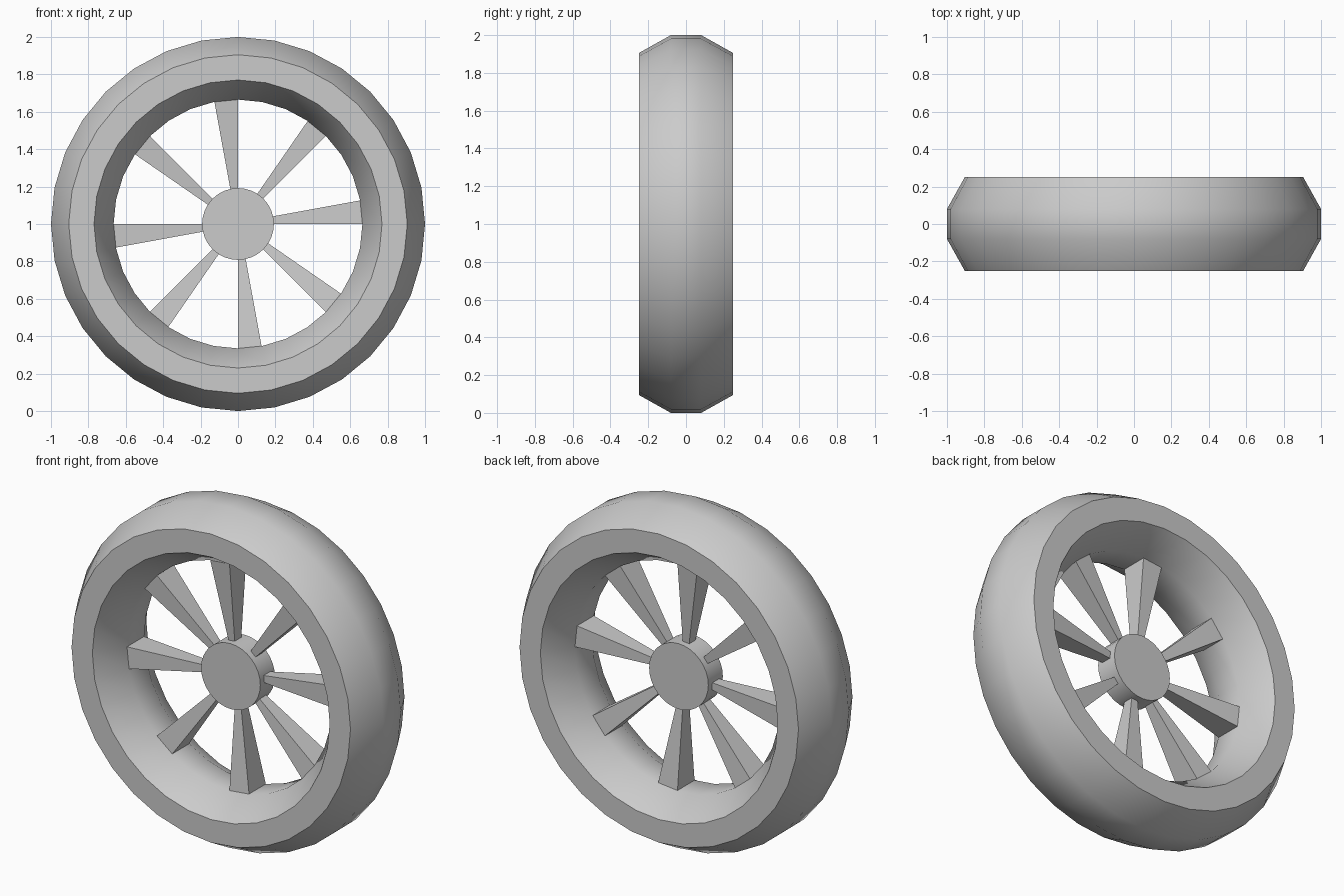
import bpy
import bmesh
import math
from mathutils import Matrix

cube = bpy.data.objects.get("Cube")
if cube:
    bpy.data.objects.remove(cube, do_unlink=True)

SIDES = 32
SPOKES = 8
CENTRE_Z = 1.0

grey = bpy.data.materials.new("light_grey")
grey.use_nodes = True
colour = (0.6, 0.6, 0.6, 1)
grey.diffuse_color = colour
grey.node_tree.nodes["Principled BSDF"].inputs["Base Color"].default_value = colour


def finish(name, bm, smooth=True):
    """Turn a bmesh into a named object standing at wheel height."""
    bmesh.ops.recalc_face_normals(bm, faces=bm.faces)
    mesh = bpy.data.meshes.new(name)
    bm.to_mesh(mesh)
    bm.free()
    mesh.materials.append(grey)
    obj = bpy.data.objects.new(name, mesh)
    obj.location.z = CENTRE_Z
    bpy.context.collection.objects.link(obj)
    if smooth:
        bpy.ops.object.select_all(action='DESELECT')
        obj.select_set(True)
        bpy.context.view_layer.objects.active = obj
        bpy.ops.object.shade_smooth_by_angle(angle=math.radians(40))
    return obj


# Tyre: a chamfered closed profile (radius, y) turned around the y axis
half = [(0.665, 0.08), (0.77, 0.25), (0.905, 0.25), (1.0, 0.08)]
profile = half + [(r, -y) for r, y in reversed(half)]
bm = bmesh.new()
rings = []
for i in range(SIDES):
    a = math.tau * i / SIDES
    rings.append([bm.verts.new((r * math.cos(a), y, r * math.sin(a)))
                  for r, y in profile])
for i in range(SIDES):
    here, after = rings[i], rings[(i + 1) % SIDES]
    for j in range(len(profile)):
        k = (j + 1) % len(profile)
        bm.faces.new((here[j], here[k], after[k], after[j]))
finish("tyre", bm)

# Hub: a short cylinder along y
bm = bmesh.new()
bmesh.ops.create_cone(bm, cap_ends=True, segments=SIDES, radius1=0.192,
                      radius2=0.192, depth=0.135,
                      matrix=Matrix.Rotation(math.pi / 2, 4, 'X'))
finish("hub", bm)

# Spokes: one side radial, widening and thickening towards the rim
for n in range(SPOKES):
    bm = bmesh.new()
    bmesh.ops.create_cube(bm, size=1)
    for v in bm.verts:
        outer = v.co.x > 0
        width, depth = (0.13, 0.08) if outer else (0.038, 0.028)
        v.co = (0.675 if outer else 0.17,
                math.copysign(depth, v.co.y),
                width if v.co.z > 0 else 0)
    turn = Matrix.Rotation(-math.tau * n / SPOKES, 4, 'Y')
    bmesh.ops.transform(bm, matrix=turn, verts=bm.verts)
    finish(f"spoke_{n + 1}", bm, smooth=False)
